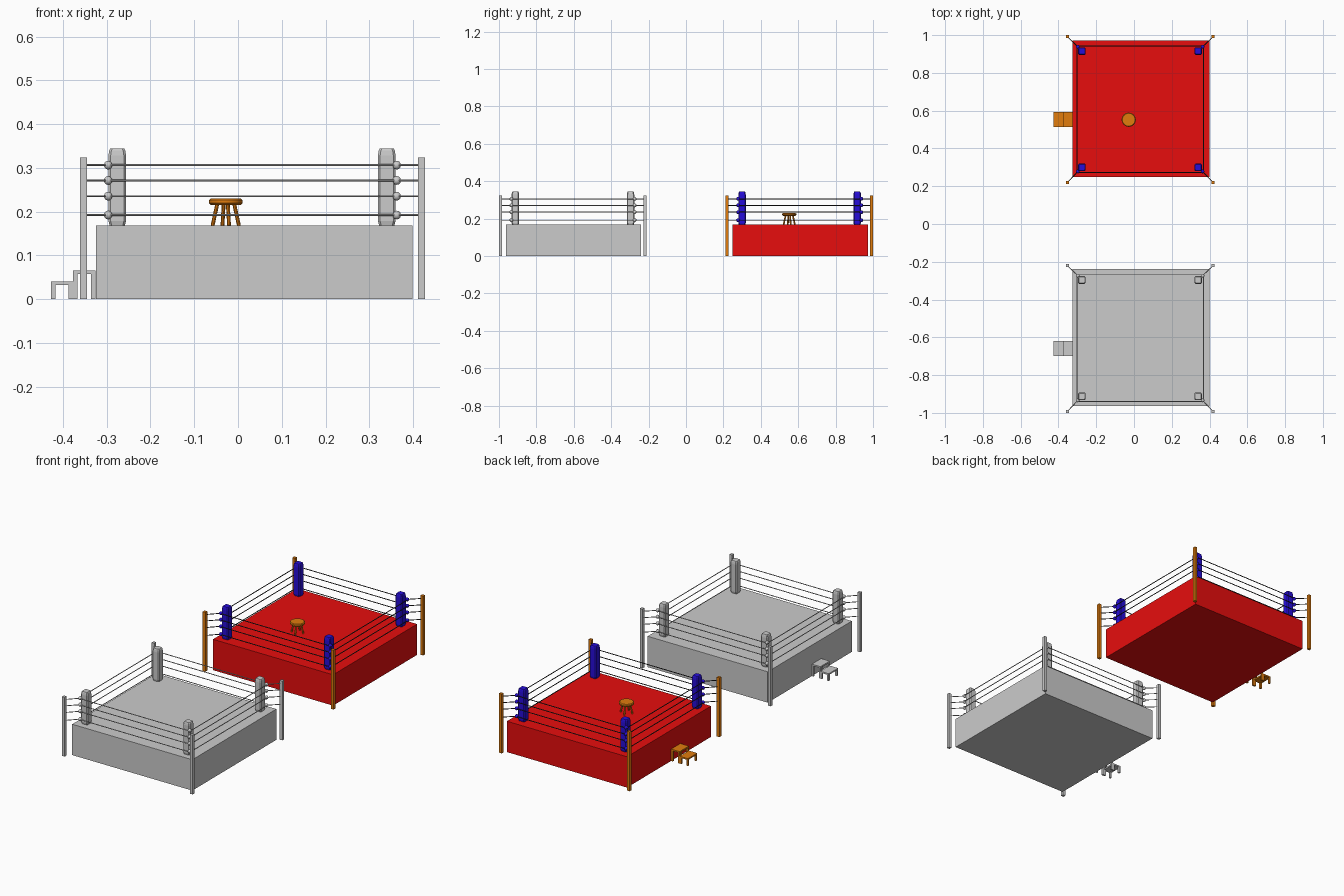
import bpy, bmesh, math
from mathutils import Vector

if "Cube" in bpy.data.objects:
    bpy.data.objects.remove(bpy.data.objects["Cube"])

CX = 0.033                         # common x centre of both rings
ROPES = (0.192, 0.235, 0.271, 0.306)
DECK = 0.168


def material(name, rgb):
    m = bpy.data.materials.new(name)
    m.diffuse_color = (*rgb, 1)
    m.use_nodes = True
    m.node_tree.nodes["Principled BSDF"].inputs["Base Color"].default_value = m.diffuse_color
    return m


RED = material("red", (0.8, 0.004, 0.004))
BLUE = material("blue", (0.02, 0.004, 0.7))
WOOD = material("wood", (0.75, 0.2, 0.004))
DARK = material("dark", (0.03, 0.03, 0.03))


def finish(name, bm, mat=None, smooth=False):
    bmesh.ops.recalc_face_normals(bm, faces=bm.faces)
    me = bpy.data.meshes.new(name)
    bm.to_mesh(me)
    bm.free()
    ob = bpy.data.objects.new(name, me)
    bpy.context.collection.objects.link(ob)
    if mat:
        me.materials.append(mat)
    if smooth:
        bpy.context.view_layer.objects.active = ob
        bpy.ops.object.select_all(action='DESELECT')
        ob.select_set(True)
        bpy.ops.object.shade_smooth_by_angle(angle=math.radians(40))
    return ob


def loft(bm, sections):
    """Skin a stack of equal-length point loops, capped at both ends."""
    loops = [[bm.verts.new(p) for p in s] for s in sections]
    n = len(loops[0])
    for a, b in zip(loops, loops[1:]):
        for i in range(n):
            bm.faces.new((a[i], a[(i + 1) % n], b[(i + 1) % n], b[i]))
    bm.faces.new(loops[0])
    bm.faces.new(loops[-1])


def box(bm, x0, x1, y0, y1, z0, z1):
    loft(bm, [[(x0, y0, z), (x1, y0, z), (x1, y1, z), (x0, y1, z)] for z in (z0, z1)])


def ring(x, y, z, r, n):
    return [(x + r * math.cos(2 * math.pi * i / n), y + r * math.sin(2 * math.pi * i / n), z)
            for i in range(n)]


def rod(bm, a, b, r, n=8):
    """Straight round bar from a to b."""
    a, b = Vector(a), Vector(b)
    q = (b - a).to_track_quat('Z', 'Y')
    loft(bm, [[p + q @ Vector(v) for v in ring(0, 0, 0, r, n)] for p in (a, b)])


def corners(cx, cy, h):
    return [(cx + sx * h, cy + sy * h) for sx, sy in ((-1, -1), (1, -1), (1, 1), (-1, 1))]


def soft_square(x, y, z, h, c):
    pts = [(-h, -h + c), (-h + c, -h), (h - c, -h), (h, -h + c),
           (h, h - c), (h - c, h), (-h + c, h), (-h, h - c)]
    return [(x + u, y + v, z) for u, v in pts]


def step(bm, x0, x1, y0, y1, top):
    """Tread on four square legs."""
    t, w = 0.008, 0.010
    box(bm, x0, x1, y0, y1, top - t, top)
    for lx in (x0, x1 - w):
        for ly in (y0, y1 - w):
            box(bm, lx, lx + w, ly, ly + w, 0, top - t)


def boxing_ring(tag, cy, floor, pad, wood, rope):
    # raised platform
    bm = bmesh.new()
    px, py, h = CX + 0.004, cy + 0.0045, 0.362
    box(bm, px - h, px + h, py - h, py + h, 0, DECK)
    finish(tag + "_platform", bm, floor)

    # outer corner posts
    post_xy = corners(CX, cy, 0.386)
    bm = bmesh.new()
    for x, y in post_xy:
        box(bm, x - 0.008, x + 0.008, y - 0.008, y + 0.008, 0, 0.323)
    finish(tag + "_corner_posts", bm, wood)

    # padded corner columns
    bm = bmesh.new()
    for x, y in corners(CX - 0.001, cy + 0.0015, 0.308):
        loft(bm, [soft_square(x, y, z, r, 0.005) for z, r in
                  ((DECK, 0.0175), (0.178, 0.02), (0.328, 0.02), (0.339, 0.0185), (0.344, 0.016))])
    finish(tag + "_corner_pads", bm, pad)

    # ropes with diagonal ties, and the knots where they meet
    rope_xy = corners(CX, cy + 0.002, 0.335)
    ropes, knots = bmesh.new(), bmesh.new()
    for z in ROPES:
        for i in range(4):
            a, b, p = rope_xy[i], rope_xy[(i + 1) % 4], post_xy[i]
            rod(ropes, (*a, z), (*b, z), 0.0022)
            rod(ropes, (*p, z), (*a, z), 0.0022)
            k = Vector((*a, z)) + Vector((CX - a[0], cy - a[1], 0)) * 0.015
            made = bmesh.ops.create_uvsphere(knots, u_segments=10, v_segments=6, radius=0.010)
            bmesh.ops.translate(knots, verts=made["verts"], vec=k)
    finish(tag + "_ropes", ropes, rope, True)
    finish(tag + "_rope_knots", knots, pad, True)

    # entrance steps
    bm = bmesh.new()
    sy = cy - 0.053
    step(bm, -0.377, -0.3255, sy - 0.04, sy + 0.04, 0.065)
    step(bm, -0.427, -0.377, sy - 0.04, sy + 0.04, 0.040)
    finish(tag + "_steps", bm, wood)


boxing_ring("red_ring", 0.606, RED, BLUE, WOOD, DARK)
boxing_ring("grey_ring", -0.606, None, None, None, None)

# round stool seat
SX, SY = -0.028, 0.552
bm = bmesh.new()
loft(bm, [ring(SX, SY, z, r, 16) for z, r in
          ((0.215, 0.034), (0.219, 0.038), (0.226, 0.038), (0.2295, 0.034))])
finish("stool_seat", bm, WOOD, True)

# splayed stool legs
bm = bmesh.new()
for k in range(4):
    a = math.radians(14) + k * math.pi / 2
    c, s = math.cos(a), math.sin(a)
    rod(bm, (SX + 0.031 * c, SY + 0.031 * s, DECK), (SX + 0.020 * c, SY + 0.020 * s, 0.217), 0.0045)
finish("stool_legs", bm, WOOD, True)
